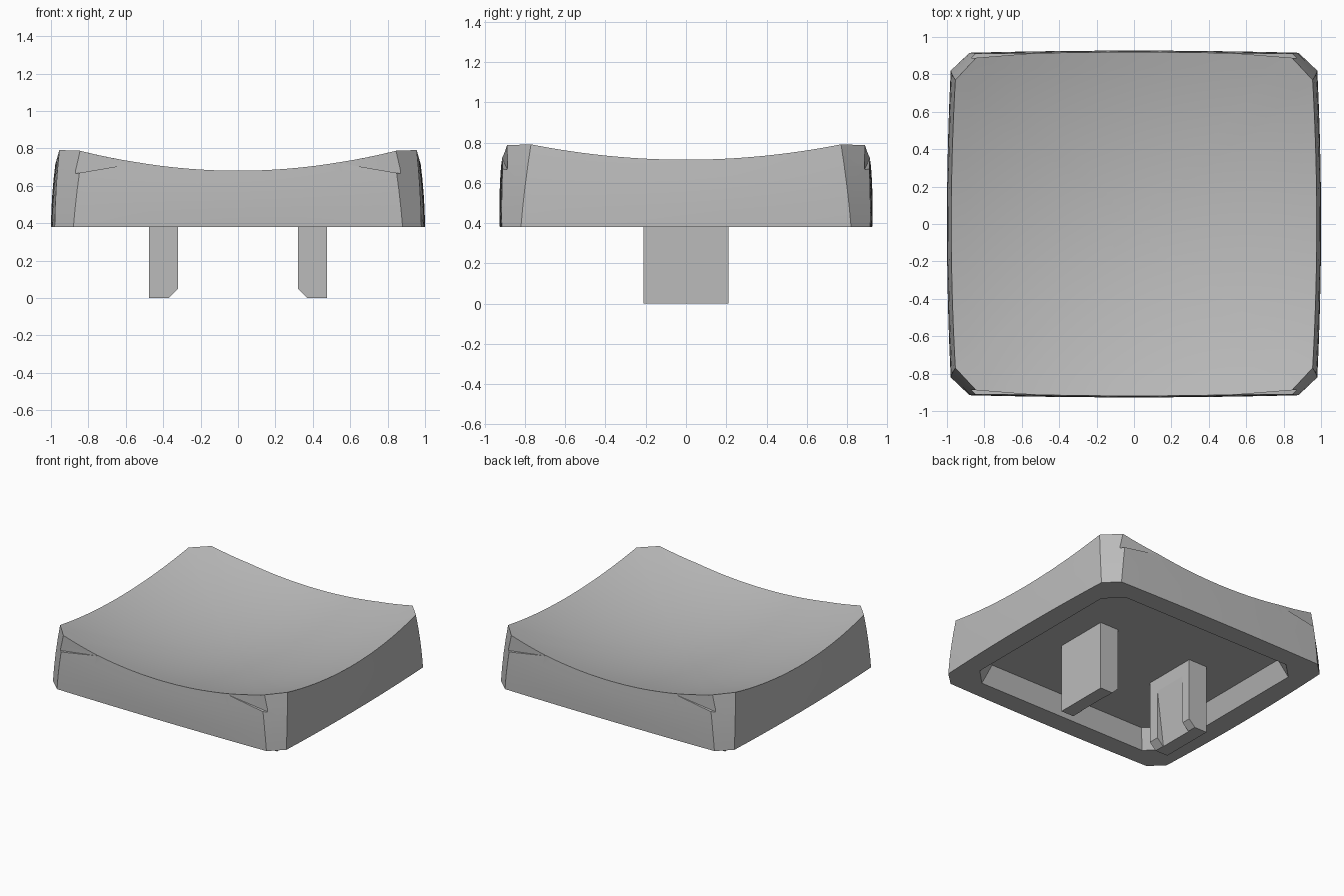
import bpy, bmesh, math

cube = bpy.data.objects.get("Cube")
if cube:
    bpy.data.objects.remove(cube, do_unlink=True)

grey = bpy.data.materials.new("plain grey")
grey.use_nodes = True
COLOUR = (0.5, 0.5, 0.5, 1)
grey.diffuse_color = COLOUR
grey.node_tree.nodes["Principled BSDF"].inputs["Base Color"].default_value = COLOUR


def finish(name, bm):
    bmesh.ops.recalc_face_normals(bm, faces=bm.faces)
    mesh = bpy.data.meshes.new(name)
    bm.to_mesh(mesh)
    bm.free()
    mesh.materials.append(grey)
    obj = bpy.data.objects.new(name, mesh)
    bpy.context.collection.objects.link(obj)
    return obj


def prism(name, profile, near, far, sx=1, sy=1):
    """Extrude an x-z profile along y; near and far give y for each x."""
    bm = bmesh.new()
    a = [bm.verts.new((sx * x, sy * near(x), z)) for x, z in profile]
    b = [bm.verts.new((sx * x, sy * far(x), z)) for x, z in profile]
    bm.faces.new(a)
    bm.faces.new(b)
    for i in range(len(a)):
        j = (i + 1) % len(a)
        bm.faces.new((a[i], a[j], b[j], b[i]))
    return finish(name, bm)


def cut(obj, cutter):
    mod = obj.modifiers.new("cut", 'BOOLEAN')
    mod.operation = 'DIFFERENCE'
    mod.solver = 'EXACT'
    mod.object = cutter
    bpy.context.view_layer.objects.active = obj
    bpy.ops.object.modifier_apply(modifier=mod.name)
    bpy.data.objects.remove(cutter, do_unlink=True)


def smooth(obj, degrees):
    bpy.ops.object.select_all(action='DESELECT')
    obj.select_set(True)
    bpy.context.view_layer.objects.active = obj
    bpy.ops.object.shade_smooth_by_angle(angle=math.radians(degrees))


STEPS = 24
BASE, CEILING = 0.38, 0.52


def dish(x, y):
    return 0.562 + 0.16 * x * x + 0.14 * y * y


def outline(hx, hy, ex, ey, bow_x, bow_y):
    """Chamfered rectangle with slightly bowed sides; ex, ey end each side."""
    pts = []
    ts = [-1 + 2 * i / STEPS for i in range(STEPS + 1)]
    pts += [(hx + bow_x * (1 - t * t), ey * t) for t in ts]
    pts += [(-ex * t, hy + bow_y * (1 - t * t)) for t in ts]
    return pts + [(-x, -y) for x, y in pts]


# Cap: dished top, bowed walls, rim and hollow underside in one loft
foot = outline(0.98, 0.915, 0.88, 0.82, 0.02, 0.01)
crown = outline(0.955, 0.904, 0.83, 0.77, 0.022, 0.015)
mouth = outline(0.84, 0.77, 0.72, 0.65, 0, 0)
roof = outline(0.79, 0.72, 0.67, 0.60, 0, 0)

rings = []
for k in range(1, 13):
    s = k / 12
    rings.append([(x * s, y * s, dish(x * s, y * s)) for x, y in crown])
for t in (0.75, 0.5, 0.25, 0):
    bulge = 1 + 0.02 * t * (1 - t)
    rings.append([((fx + (cx - fx) * t) * bulge, (fy + (cy - fy) * t) * bulge,
                   BASE + (dish(cx, cy) - BASE) * t)
                  for (fx, fy), (cx, cy) in zip(foot, crown)])
rings.append([(x, y, BASE) for x, y in mouth])
rings.append([(x, y, CEILING) for x, y in roof])

bm = bmesh.new()
loops = [[bm.verts.new(p) for p in ring] for ring in rings]
count = len(foot)
centre = bm.verts.new((0, 0, dish(0, 0)))
for i in range(count):
    j = (i + 1) % count
    bm.faces.new((centre, loops[0][i], loops[0][j]))
    for a, b in zip(loops, loops[1:]):
        bm.faces.new((a[i], b[i], b[j], a[j]))
bm.faces.new(loops[-1])
cap = finish("cap", bm)

# Shallow notches at the upper ends of the front and back walls
for sx in (1, -1):
    for sy in (1, -1):
        notch = prism("notch_cutter",
                      [(0.54, 0.722), (0.87, 0.665), (0.87, 0.9), (0.54, 0.9)],
                      lambda x: 0.913 - 0.08 * (x - 0.54), lambda x: 1.1, sx, sy)
        cut(cap, notch)
smooth(cap, 20)

# Two clip legs, chamfered and relieved on their inner faces
for sx, side in ((1, "left"), (-1, "right")):
    leg = prism(side + "_leg",
                [(0.32, 0.05), (0.37, 0), (0.475, 0), (0.475, 0.535), (0.32, 0.535)],
                lambda x: -0.21, lambda x: 0.21, sx)
    groove = prism("groove_cutter",
                   [(0.3, -0.05), (0.38, -0.05), (0.32, 0.42), (0.3, 0.42)],
                   lambda x: -0.13, lambda x: 0.14, sx)
    cut(leg, groove)
